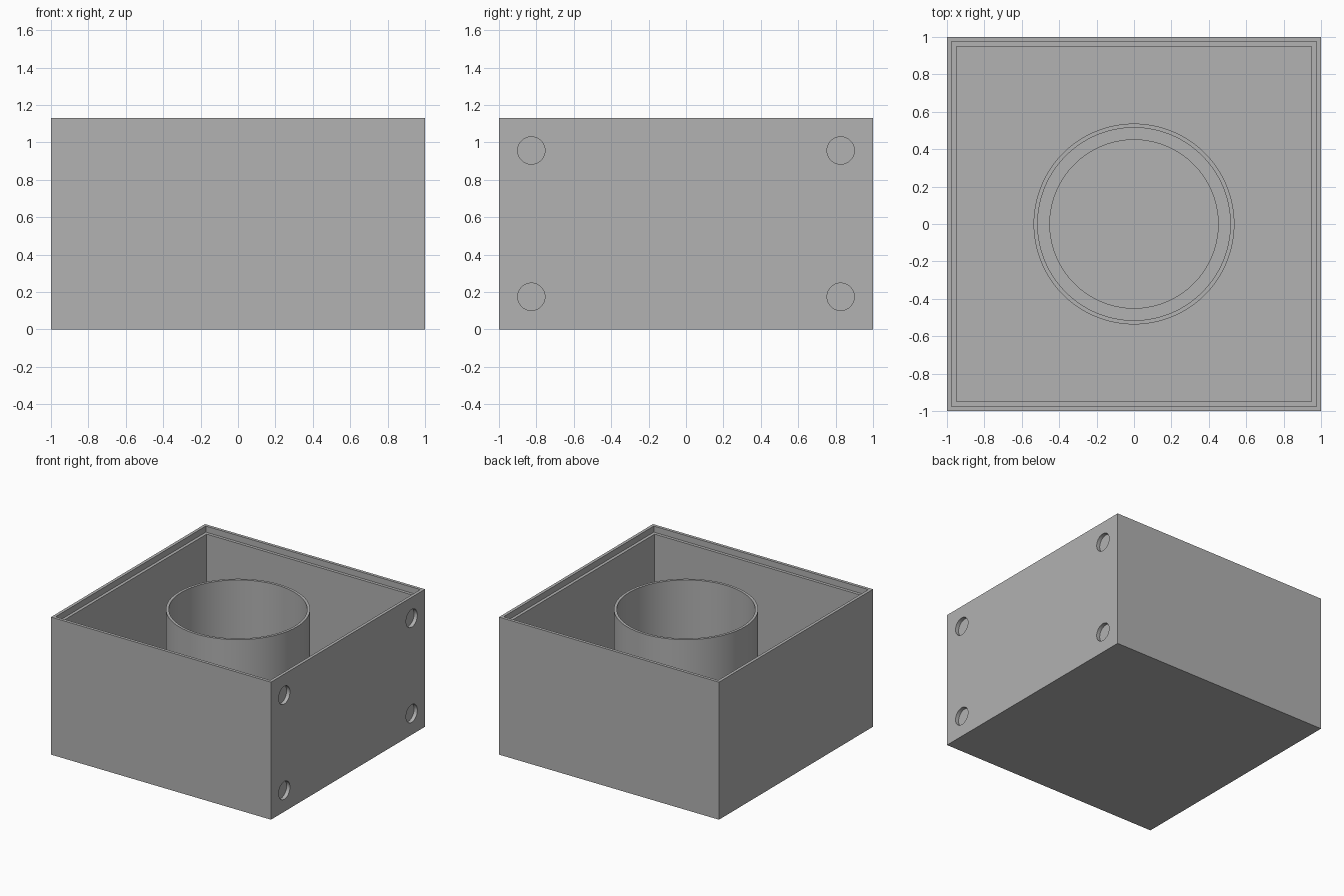
import bpy, bmesh, math
from mathutils import Matrix

cube = bpy.data.objects.get("Cube")
if cube:
    bpy.data.objects.remove(cube, do_unlink=True)

grey = bpy.data.materials.new("plain grey")
grey.use_nodes = True
colour = (0.445, 0.445, 0.445, 1)
grey.diffuse_color = colour
grey.node_tree.nodes["Principled BSDF"].inputs["Base Color"].default_value = colour

HEIGHT, LEDGE, FLOOR, RECESS = 1.13, 1.08, 0.05, 0.03


def add_object(name, bm):
    bmesh.ops.recalc_face_normals(bm, faces=bm.faces)
    mesh = bpy.data.meshes.new(name)
    bm.to_mesh(mesh)
    bm.free()
    mesh.materials.append(grey)
    ob = bpy.data.objects.new(name, mesh)
    bpy.context.collection.objects.link(ob)
    return ob


def select_only(ob):
    bpy.ops.object.select_all(action='DESELECT')
    ob.select_set(True)
    bpy.context.view_layer.objects.active = ob


def loft(name, profile, sides, closed):
    """Sweep a (distance to side, height) profile around z with the given sides.
    A closed profile makes a ring; an open one is capped at both ends."""
    bm = bmesh.new()
    # four sides use the corner distance, so that profile values are half widths
    scale = math.sqrt(2) if sides == 4 else 1
    loops = []
    for r, z in profile:
        angles = [2 * math.pi * (i + 0.5) / sides for i in range(sides)]
        loops.append([bm.verts.new((r * scale * math.cos(a), r * scale * math.sin(a), z))
                      for a in angles])
    pairs = list(zip(loops, loops[1:]))
    if closed:
        pairs.append((loops[-1], loops[0]))
    else:
        bm.faces.new(loops[0])
        bm.faces.new(loops[-1])
    for a, b in pairs:
        for i in range(sides):
            j = (i + 1) % sides
            bm.faces.new((a[i], a[j], b[j], b[i]))
    return add_object(name, bm)


# Open square box with a stepped rim for a lid
box = loft("box", [(1, 0), (1, HEIGHT), (0.975, HEIGHT), (0.975, LEDGE),
                   (0.95, LEDGE), (0.95, FLOOR)], 4, False)

# Four shallow round recesses in the left wall
bm = bmesh.new()
for y in (-0.827, 0.827):
    for z in (0.175, 0.957):
        place = Matrix.Translation((1, y, z)) @ Matrix.Rotation(math.pi / 2, 4, 'Y')
        bmesh.ops.create_cone(bm, cap_ends=True, segments=48, radius1=0.073,
                              radius2=0.073, depth=2 * RECESS, matrix=place)
cutter = add_object("recess_cutter", bm)
cutter.hide_render = True
cut = box.modifiers.new("recesses", 'BOOLEAN')
cut.operation = 'DIFFERENCE'
cut.solver = 'EXACT'
cut.object = cutter
select_only(box)
bpy.ops.object.modifier_apply(modifier=cut.name)
bpy.data.objects.remove(cutter, do_unlink=True)

# Central tube with a thin wall and a seat ring at its foot
tube = loft("centre_tube", [(0.537, 0.04), (0.537, LEDGE), (0.515, LEDGE),
                            (0.515, 0.1), (0.45, 0.1), (0.45, 0.04)], 96, True)

for ob in (box, tube):
    select_only(ob)
    bpy.ops.object.shade_smooth_by_angle(angle=math.radians(30))
